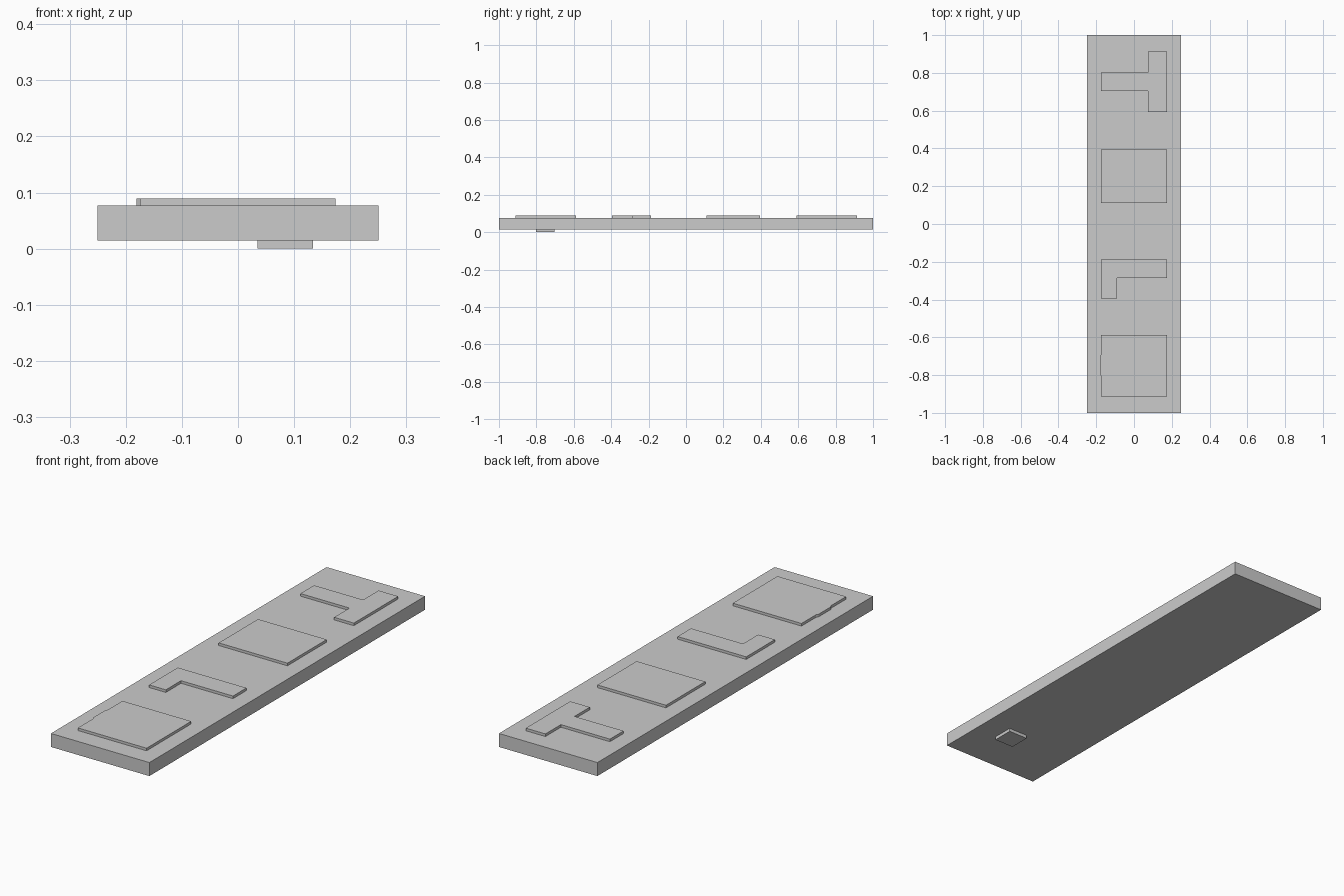
import bpy, bmesh

if "Cube" in bpy.data.objects:
    bpy.data.objects.remove(bpy.data.objects["Cube"])

BASE_Z, TOP_Z, PAD_Z = 0.015, 0.077, 0.089


def plate(name, outline, z0, z1):
    """Extrude a flat outline from z0 up to z1."""
    bm = bmesh.new()
    face = bm.faces.new([bm.verts.new((x, y, z0)) for x, y in outline])
    ext = bmesh.ops.extrude_face_region(bm, geom=[face])
    for v in ext["geom"]:
        if isinstance(v, bmesh.types.BMVert):
            v.co.z = z1
    bmesh.ops.recalc_face_normals(bm, faces=bm.faces)
    mesh = bpy.data.meshes.new(name)
    bm.to_mesh(mesh)
    bm.free()
    obj = bpy.data.objects.new(name, mesh)
    bpy.context.collection.objects.link(obj)
    return obj


def rect(x0, x1, y0, y1):
    return [(x0, y0), (x1, y0), (x1, y1), (x0, y1)]


L, R = -0.175, 0.174

# Main slab and the small foot under it
plate("slab", rect(-0.25, 0.25, -1, 1), BASE_Z, TOP_Z)
plate("foot", rect(0.035, 0.134, -0.802, -0.703), 0, BASE_Z)

# Raised pads along the top, back to front
pads = {
    "branched_pad": [(L, 0.703), (0.074, 0.703), (0.074, 0.592), (R, 0.592),
                     (R, 0.914), (0.074, 0.914), (0.074, 0.802), (L, 0.802)],
    "rear_square_pad": rect(L, R, 0.11, 0.395),
    "angled_pad": [(L, -0.395), (-0.09, -0.395), (-0.09, -0.285), (R, -0.285),
                   (R, -0.187), (L, -0.187)],
    "front_square_pad": [(L, -0.912), (R, -0.912), (R, -0.588), (L, -0.588),
                         (L, -0.693), (-0.181, -0.703), (-0.181, -0.795),
                         (L, -0.802)],
}
for name, outline in pads.items():
    plate(name, outline, TOP_Z, PAD_Z)
